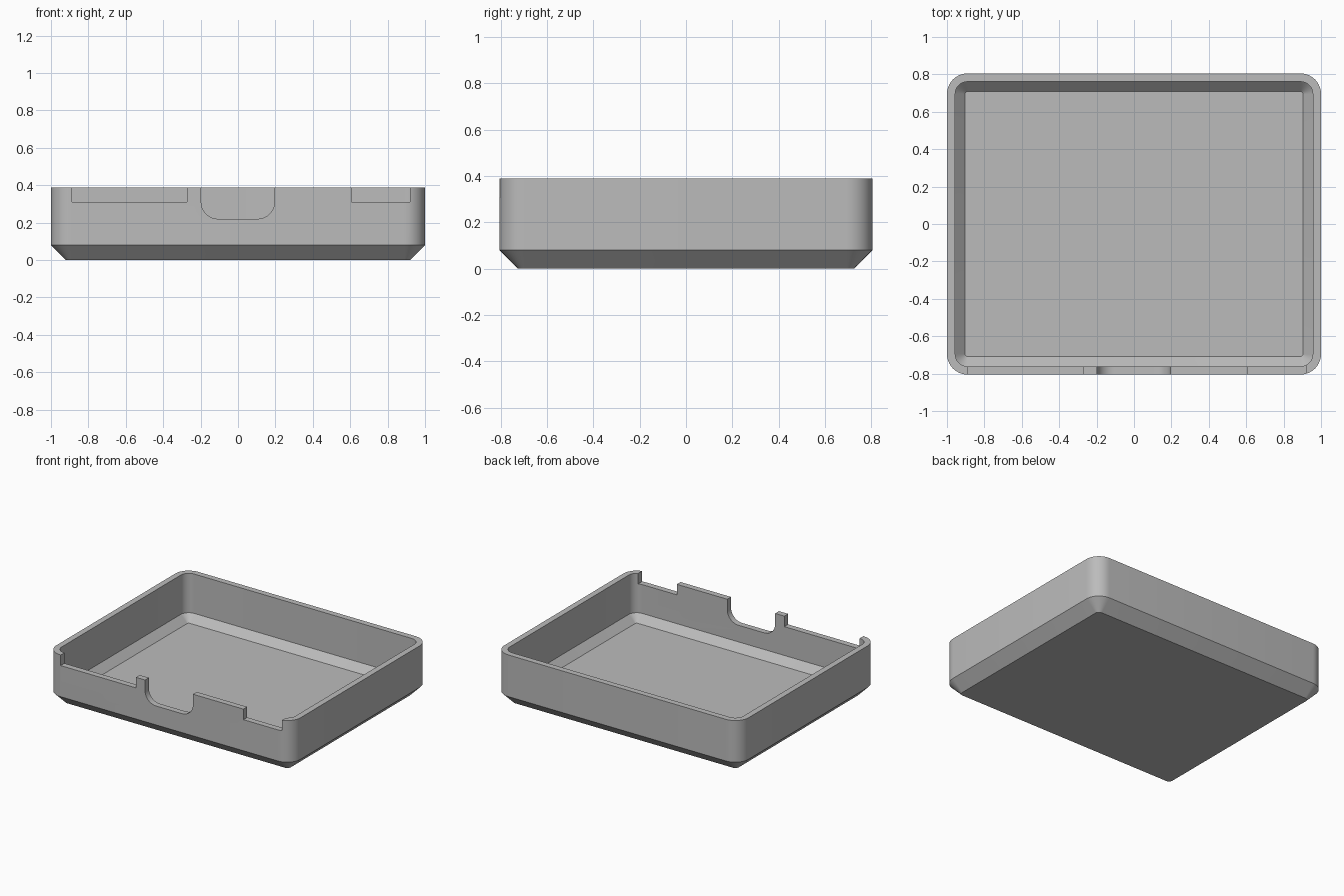
import bpy
import bmesh
from math import cos, sin, pi, radians

cube = bpy.data.objects.get("Cube")
if cube:
    bpy.data.objects.remove(cube, do_unlink=True)

HALF_X, HALF_Y, HEIGHT = 1.0, 0.805, 0.388
CORNER, CHAMFER, WALL = 0.11, 0.08, 0.044
INNER_CHAMFER = 0.053

grey = bpy.data.materials.new("plain_grey")
grey.use_nodes = True
colour = (0.5, 0.5, 0.5, 1)
grey.diffuse_color = colour
grey.node_tree.nodes["Principled BSDF"].inputs["Base Color"].default_value = colour


def make_object(name, bm):
    bmesh.ops.recalc_face_normals(bm, faces=bm.faces)
    mesh = bpy.data.meshes.new(name)
    bm.to_mesh(mesh)
    bm.free()
    mesh.materials.append(grey)
    obj = bpy.data.objects.new(name, mesh)
    bpy.context.collection.objects.link(obj)
    return obj


def rounded_ring(bm, inset, z, segments=10):
    """Rounded rectangle, inset from the outer wall."""
    radius = CORNER - inset
    verts = []
    for i, (sx, sy) in enumerate([(1, 1), (-1, 1), (-1, -1), (1, -1)]):
        for k in range(segments + 1):
            a = (i + k / segments) * pi / 2
            verts.append(bm.verts.new((sx * (HALF_X - CORNER) + radius * cos(a),
                                       sy * (HALF_Y - CORNER) + radius * sin(a), z)))
    return verts


def slot_cutter(name, x0, x1, bottom, radius=0.0):
    """Block through the front wall, optionally with rounded lower corners."""
    top = HEIGHT + 0.1
    outline = [(x1, top), (x0, top)]
    if radius:
        for cx, start in ((x0 + radius, pi), (x1 - radius, 1.5 * pi)):
            outline += [(cx + radius * cos(start + k * pi / 20),
                         bottom + radius + radius * sin(start + k * pi / 20))
                        for k in range(11)]
    else:
        outline += [(x0, bottom), (x1, bottom)]
    bm = bmesh.new()
    face = bm.faces.new([bm.verts.new((x, -HALF_Y - 0.1, z)) for x, z in outline])
    ext = bmesh.ops.extrude_face_region(bm, geom=[face])
    moved = [v for v in ext["geom"] if isinstance(v, bmesh.types.BMVert)]
    bmesh.ops.translate(bm, verts=moved, vec=(0, 0.21, 0))
    obj = make_object(name, bm)
    obj.hide_render = True
    return obj


# Tray shell: outer chamfer, wall, rim, inner wall, inner chamfer and floor
bm = bmesh.new()
profile = [(CHAMFER, 0), (0, CHAMFER), (0, HEIGHT), (WALL, HEIGHT),
           (WALL, WALL + INNER_CHAMFER), (WALL + INNER_CHAMFER, WALL)]
rings = [rounded_ring(bm, inset, z) for inset, z in profile]
for low, high in zip(rings, rings[1:]):
    n = len(low)
    for i in range(n):
        j = (i + 1) % n
        bm.faces.new((low[i], low[j], high[j], high[i]))
bm.faces.new(rings[0])
bm.faces.new(rings[-1])
tray = make_object("tray", bm)
bpy.context.view_layer.objects.active = tray

# Front wall openings: two shallow notches and a rounded finger slot
cutters = [slot_cutter("left_notch_cutter", 0.608, 0.92, 0.31),
           slot_cutter("right_notch_cutter", -0.888, -0.272, 0.31),
           slot_cutter("finger_slot_cutter", -0.197, 0.195, 0.22, 0.09)]
for cutter in cutters:
    mod = tray.modifiers.new(cutter.name, "BOOLEAN")
    mod.operation = "DIFFERENCE"
    mod.solver = "EXACT"
    mod.object = cutter
    bpy.ops.object.modifier_apply(modifier=mod.name)
    bpy.data.objects.remove(cutter, do_unlink=True)

# Smooth rounded corners, crisp edges elsewhere
bpy.ops.object.select_all(action="DESELECT")
tray.select_set(True)
bpy.ops.object.shade_smooth_by_angle(angle=radians(30))
